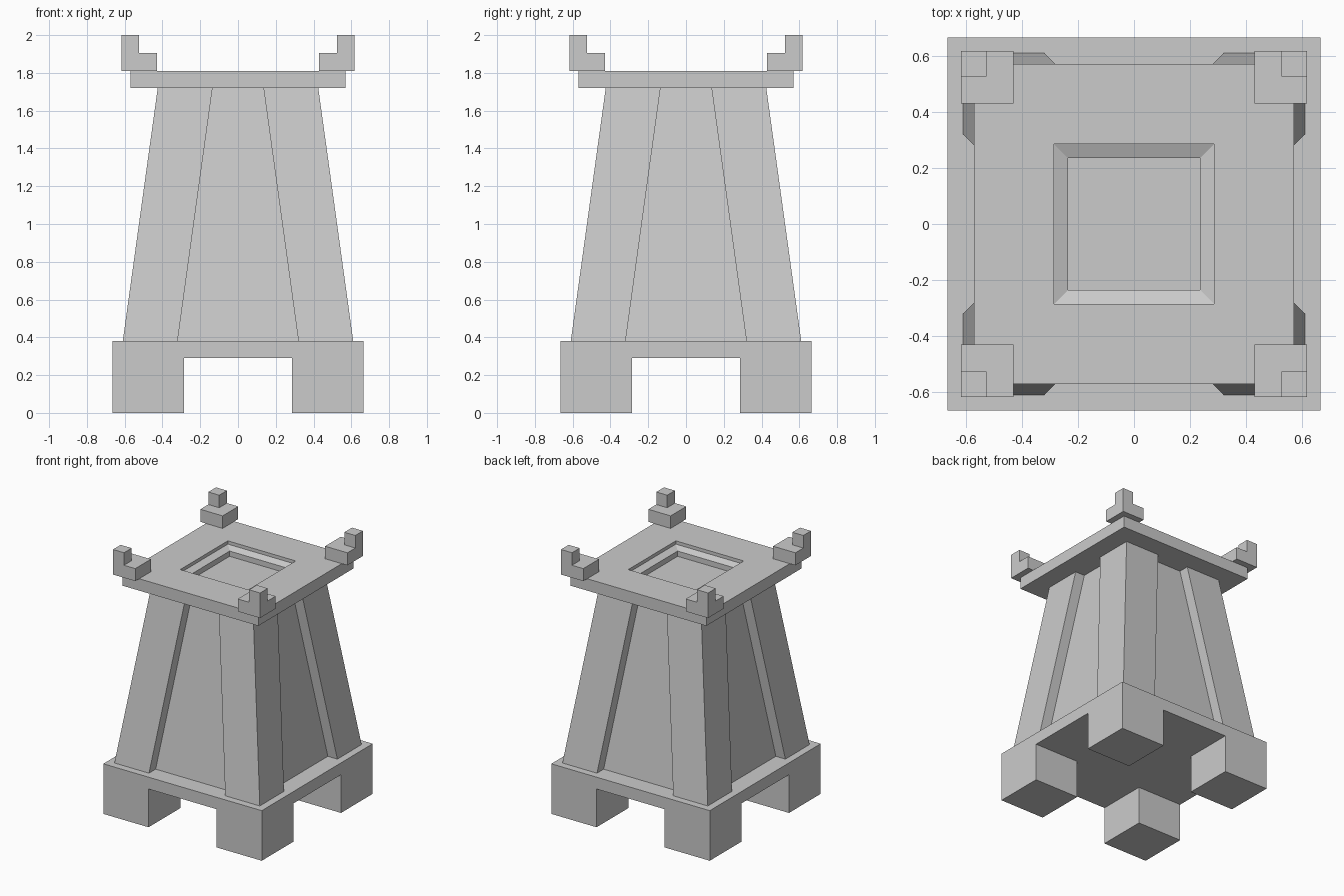
import bpy
import bmesh

cube = bpy.data.objects.get("Cube")
if cube:
    bpy.data.objects.remove(cube, do_unlink=True)

stone = bpy.data.materials.new("grey_stone")
stone.use_nodes = True
GREY = (0.6, 0.6, 0.6, 1)
stone.diffuse_color = GREY
stone.node_tree.nodes["Principled BSDF"].inputs["Base Color"].default_value = GREY


def finish(name, bm):
    bmesh.ops.recalc_face_normals(bm, faces=bm.faces)
    mesh = bpy.data.meshes.new(name)
    bm.to_mesh(mesh)
    bm.free()
    mesh.materials.append(stone)
    obj = bpy.data.objects.new(name, mesh)
    bpy.context.collection.objects.link(obj)
    return obj


def ring(bm, x0, x1, y0, y1, z):
    return [bm.verts.new(p) for p in
            ((x0, y0, z), (x1, y0, z), (x1, y1, z), (x0, y1, z))]


def bridge(bm, a, b):
    for i in range(4):
        j = (i + 1) % 4
        bm.faces.new((a[i], a[j], b[j], b[i]))


def stack(name, levels):
    """Centred square solid following (half width, height) levels."""
    bm = bmesh.new()
    rings = [ring(bm, -h, h, -h, h, z) for h, z in levels]
    for a, b in zip(rings, rings[1:]):
        bridge(bm, a, b)
    bm.faces.new(rings[0])
    bm.faces.new(rings[-1])
    return finish(name, bm)


def corner_block(name, bottom, top):
    """Block in each corner; bottom and top are (inner, outer, height)."""
    for side_y, y_name in ((-1, "front"), (1, "back")):
        for side_x, x_name in ((-1, "right"), (1, "left")):
            bm = bmesh.new()
            a, b = [ring(bm, side_x * i, side_x * o, side_y * i, side_y * o, z)
                    for i, o, z in (bottom, top)]
            bridge(bm, a, b)
            bm.faces.new(a)
            bm.faces.new(b)
            finish(f"{name}_{y_name}_{x_name}", bm)


# Base: slab standing on four square feet
stack("base_slab", [(0.665, 0.29), (0.665, 0.38)])
corner_block("foot", (0.285, 0.665, 0), (0.285, 0.665, 0.29))

# Tapered body with leaning corner pillars
stack("body_panels", [(0.53, 0.38), (0.345, 1.72)])
corner_block("pillar", (0.32, 0.61, 0.38), (0.135, 0.425, 1.72))

# Top slab with a stepped square basin
stack("top_slab", [(0.57, 1.72), (0.57, 1.81), (0.285, 1.81),
                   (0.285, 1.785), (0.235, 1.765), (0.235, 1.725)])

# Corner ornaments: low block with a small post on its outer corner
corner_block("ornament_block", (0.43, 0.617, 1.81), (0.43, 0.617, 1.905))
corner_block("ornament_post", (0.525, 0.617, 1.905), (0.525, 0.617, 2.0))
